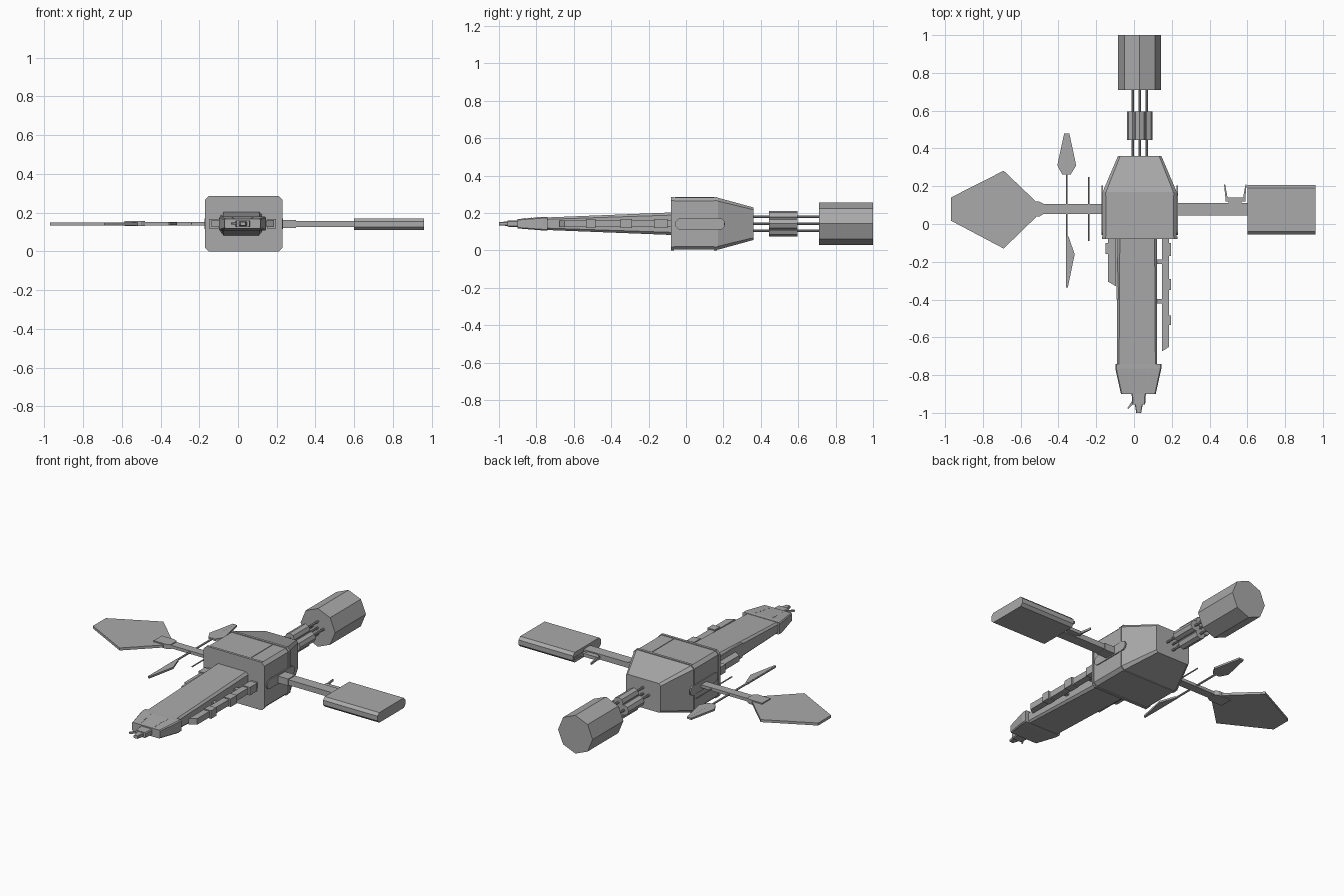
import bpy, bmesh, math
from mathutils import Matrix

cube = bpy.data.objects.get("Cube")
if cube:
    bpy.data.objects.remove(cube)

grey = bpy.data.materials.new("plain_grey")
grey.use_nodes = True
grey.diffuse_color = (0.4, 0.4, 0.4, 1)
grey.node_tree.nodes["Principled BSDF"].inputs["Base Color"].default_value = grey.diffuse_color
CX, CZ = 0.03, 0.143  # shared centre line of hull, boom and tail


def finish(name, bm):
    bmesh.ops.recalc_face_normals(bm, faces=bm.faces)
    mesh = bpy.data.meshes.new(name)
    bm.to_mesh(mesh)
    bm.free()
    mesh.materials.append(grey)
    obj = bpy.data.objects.new(name, mesh)
    bpy.context.collection.objects.link(obj)
    return obj


def skin(name, rings):
    """Join equal-length point rings into a closed solid."""
    bm = bmesh.new()
    loops = [[bm.verts.new(p) for p in ring] for ring in rings]
    n = len(loops[0])
    for a, b in zip(loops, loops[1:]):
        for i in range(n):
            bm.faces.new((a[i], a[(i + 1) % n], b[(i + 1) % n], b[i]))
    bm.faces.new(loops[0])
    bm.faces.new(loops[-1])
    return finish(name, bm)


def loft(name, sections, axis="y", centre=(CX, CZ)):
    """Chamfered rectangles (position, half width, half height, chamfer) along an axis."""
    rings = []
    for pos, w, h, c in sections:
        pts = [(w, h - c), (w - c, h), (c - w, h), (-w, h - c),
               (-w, c - h), (c - w, -h), (w - c, -h), (w, c - h)]
        pts = [(centre[0] + u, centre[1] + v) for u, v in pts]
        rings.append([(u, pos, v) if axis == "y" else (pos, u, v) for u, v in pts])
    return skin(name, rings)


def plate(name, outline, z0, z1):
    return skin(name, [[(x, y, z) for x, y in outline] for z in (z0, z1)])


def box(name, x0, x1, y0, y1, z0, z1):
    return plate(name, [(x0, y0), (x1, y0), (x1, y1), (x0, y1)], z0, z1)


def rod(name, x, z, y0, y1, r, sides=8):
    bm = bmesh.new()
    m = Matrix.Translation((x, (y0 + y1) / 2, z)) @ Matrix.Rotation(math.pi / 2, 4, "X")
    bmesh.ops.create_cone(bm, cap_ends=True, segments=sides, radius1=r, radius2=r,
                          depth=y1 - y0, matrix=m)
    return finish(name, bm)


# Hull with tapered back and raised bands
loft("hull", [(-0.08, 0.196, 0.139, 0.018), (0.17, 0.196, 0.139, 0.018),
              (0.36, 0.115, 0.087, 0.012)])
for i, (a, b) in enumerate([(-0.08, -0.065), (0.15, 0.165)]):
    loft(f"hull_band_{i}", [(a, 0.2, 0.143, 0.019), (b, 0.2, 0.143, 0.019)])
for side in (-1, 1):
    x = CX + side * 0.198
    outline = []
    for cy, start in ((0.175, -90), (-0.03, 90)):
        for k in range(7):
            t = math.radians(start + k * 30)
            outline.append((cy + 0.028 * math.cos(t), CZ + 0.028 * math.sin(t)))
    skin("side_panel_" + ("left" if side > 0 else "right"),
         [[(x + d, y, z) for y, z in outline] for d in (-0.004, 0.004)])
box("roof_seam", 0.122, 0.128, -0.06, 0.15, 0.27, 0.285)

# Tapered forward boom, head and nose
loft("boom", [(-0.08, 0.106, 0.06, 0.014), (-0.76, 0.106, 0.033, 0.01)], centre=(0.017, CZ))
loft("boom_head", [(-0.74, 0.122, 0.036, 0.006), (-0.765, 0.122, 0.036, 0.006),
                   (-0.9, 0.092, 0.025, 0.005)], centre=(0.023, CZ))
loft("nose_block", [(-0.895, 0.038, 0.018, 0.005), (-0.955, 0.034, 0.016, 0.005)], centre=(0.025, CZ))
loft("nose_tip", [(-0.95, 0.022, 0.012, 0.004), (-1.0, 0.013, 0.009, 0.003)], centre=(0.025, CZ))
plate("nose_spike", [(-0.005, -0.93), (-0.035, -0.975), (-0.03, -0.98), (0.0, -0.95)], 0.138, 0.148)
box("boom_strake", -0.092, -0.075, -0.4, -0.08, 0.1, 0.186)
for i in range(7):
    y = -0.775 - i * 0.017
    for side in (-1, 1):
        x = 0.023 + side * (0.056 - i * 0.002)
        top = CZ + 0.036 - (0.765 + y) * -0.08
        box("head_rivet", x - 0.003, x + 0.003, y - 0.003, y + 0.003, 0.14, top + 0.001)

# Side rails beside the boom
plate("left_rail", [(0.147, -0.08), (0.186, -0.08), (0.186, -0.65), (0.147, -0.675)], 0.125, 0.161)
for y0, y1 in [(-0.17, -0.1), (-0.35, -0.29), (-0.535, -0.485)]:
    box("left_rail_clamp", 0.15, 0.197, y0, y1, 0.119, 0.167)
for y in (-0.41, -0.2):
    box("left_rail_strut", 0.1, 0.15, y - 0.012, y + 0.012, 0.13, 0.156)
plate("right_rail", [(-0.095, -0.08), (-0.138, -0.08), (-0.138, -0.305), (-0.095, -0.33)], 0.125, 0.161)
box("right_rail_clamp", -0.15, -0.1, -0.16, -0.1, 0.119, 0.167)

# Tail rods, canisters and drum
for i in range(4):
    t = i * math.pi / 2
    x, z = CX + 0.037 * math.cos(t), CZ + 0.037 * math.sin(t)
    rod(f"tail_rod_{i}", x, z, 0.34, 0.73, 0.007)
    rod(f"tail_canister_{i}", x, z, 0.445, 0.595, 0.031)
rod("tail_core_rod", CX, CZ, 0.34, 0.73, 0.006)
rod("tail_drum", CX, CZ, 0.71, 1.0, 0.114)

# Left arm, pod and fork bracket
box("left_arm_root", 0.22, 0.3, 0.044, 0.112, 0.122, 0.163)
box("left_arm", 0.29, 0.61, 0.046, 0.11, 0.126, 0.158)
loft("left_pod", [(0.6, 0.131, 0.03, 0.016), (0.96, 0.131, 0.03, 0.016)], "x", (0.076, 0.141))
box("fork_stem", 0.5, 0.57, 0.1, 0.125, 0.132, 0.152)
box("fork_base", 0.485, 0.59, 0.12, 0.14, 0.132, 0.152)
for x, lean in ((0.49, -0.01), (0.583, 0.01)):
    plate("fork_prong", [(x - 0.006, 0.135), (x + 0.006, 0.135),
                         (x + lean + 0.003, 0.208), (x + lean - 0.003, 0.208)], 0.136, 0.148)

# Right arm and paddle
box("right_arm", -0.5, -0.16, 0.054, 0.105, 0.134, 0.152)
plate("paddle_joint", [(-0.48, 0.052), (-0.48, 0.107), (-0.5, 0.118), (-0.585, 0.118),
                       (-0.585, 0.04), (-0.5, 0.04)], 0.13, 0.157)
plate("paddle", [(-0.97, 0.14), (-0.97, 0.018), (-0.69, -0.13), (-0.52, 0.035),
                 (-0.52, 0.12), (-0.69, 0.282)], 0.135, 0.15)

# Cross rods and blades on the right arm
rod("cross_rod", -0.356, 0.143, -0.33, 0.475, 0.006, 6)
rod("short_cross_rod", -0.24, 0.143, -0.09, 0.25, 0.004, 6)
plate("rear_blade", [(-0.37, 0.478), (-0.342, 0.478), (-0.306, 0.31), (-0.335, 0.263),
                     (-0.38, 0.263), (-0.406, 0.31)], 0.137, 0.148)
plate("front_blade", [(-0.36, -0.335), (-0.35, -0.335), (-0.314, -0.16), (-0.347, -0.065),
                      (-0.36, -0.065)], 0.137, 0.148)
